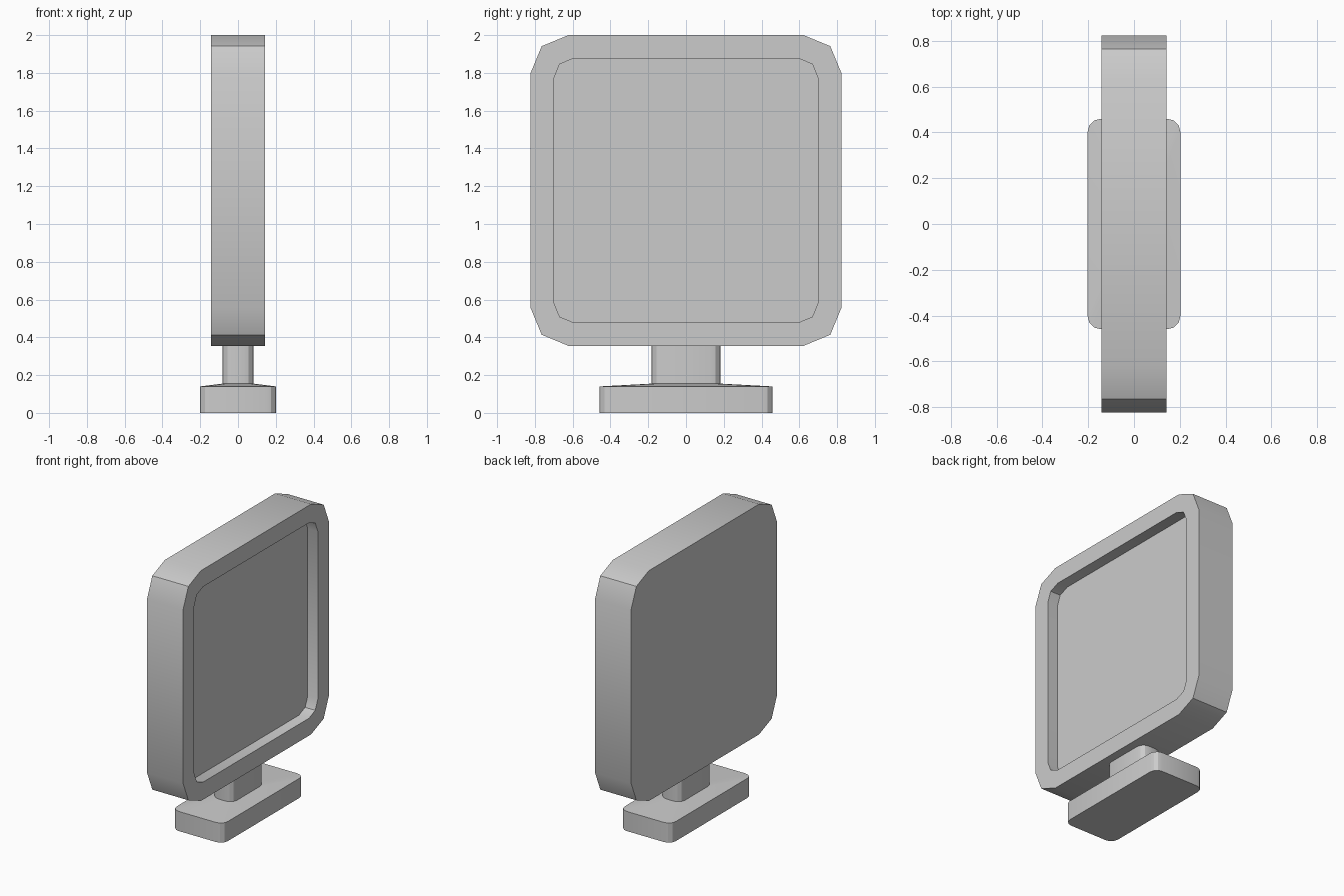
import bpy, bmesh
from math import sin, cos, pi, radians

if "Cube" in bpy.data.objects:
    bpy.data.objects.remove(bpy.data.objects["Cube"])


def rounded_rect(hw, hh, r, seg):
    """Counter-clockwise outline of a rectangle with segmented round corners."""
    pts = []
    for k, (sx, sy) in enumerate([(1, 1), (-1, 1), (-1, -1), (1, -1)]):
        for i in range(seg + 1):
            a = (k + i / seg) * pi / 2
            pts.append((sx * (hw - r) + r * cos(a), sy * (hh - r) + r * sin(a)))
    return pts


def loft(name, loops):
    """Skin a stack of matching loops and cap both ends."""
    bm = bmesh.new()
    rings = [[bm.verts.new(p) for p in loop] for loop in loops]
    n = len(rings[0])
    for a, b in zip(rings, rings[1:]):
        for i in range(n):
            j = (i + 1) % n
            bm.faces.new((a[i], a[j], b[j], b[i]))
    bm.faces.new(rings[0][::-1])
    bm.faces.new(rings[-1])
    bmesh.ops.recalc_face_normals(bm, faces=bm.faces)
    me = bpy.data.meshes.new(name)
    bm.to_mesh(me)
    bm.free()
    ob = bpy.data.objects.new(name, me)
    bpy.context.collection.objects.link(ob)
    bpy.ops.object.select_all(action='DESELECT')
    ob.select_set(True)
    bpy.context.view_layer.objects.active = ob
    bpy.ops.object.shade_smooth_by_angle(angle=radians(25))
    return ob


# Screen housing with a recessed panel on the +x side
ZC = 1.1775
outer = rounded_rect(0.8225, 0.8225, 0.2, 2)
inner = rounded_rect(0.698, 0.698, 0.1, 2)


def upright(outline, x):
    return [(x, y, z + ZC) for y, z in outline]


loft("screen", [upright(outer, -0.1425), upright(outer, 0.1425),
                upright(inner, 0.1425), upright(inner, 0.0625)])

# Stand: foot plate with a slightly sloped top rising into the neck
foot = rounded_rect(0.202, 0.459, 0.055, 3)
neck = rounded_rect(0.082, 0.182, 0.052, 3)


def flat(outline, z):
    return [(x, y, z) for x, y in outline]


loft("stand", [flat(foot, 0), flat(foot, 0.14), flat(neck, 0.155), flat(neck, 0.356)])
